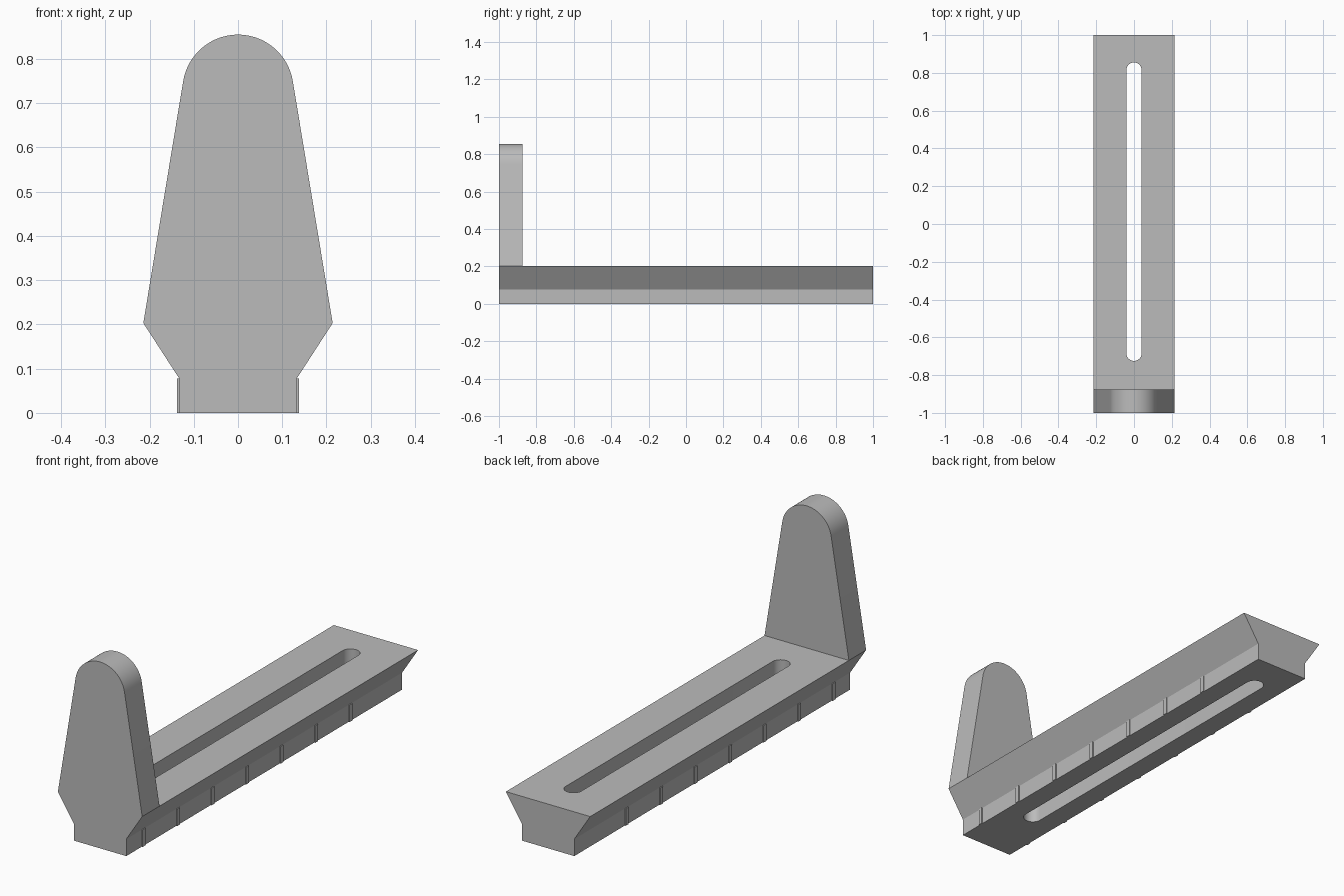
import bpy
import bmesh
from math import pi, cos, sin, atan2
from mathutils import Matrix, Vector

if "Cube" in bpy.data.objects:
    bpy.data.objects.remove(bpy.data.objects["Cube"], do_unlink=True)

GREY = (0.5, 0.5, 0.5, 1.0)
grey = bpy.data.materials.new("plain grey")
grey.use_nodes = True
grey.diffuse_color = GREY
grey.node_tree.nodes["Principled BSDF"].inputs["Base Color"].default_value = GREY

HALF_TOP, HALF_FOOT = 0.214, 0.133
FOOT_Z, TOP_Z = 0.078, 0.203
BACK_OF_UPRIGHT = -0.875


def make_object(name, bm):
    bmesh.ops.recalc_face_normals(bm, faces=bm.faces[:])
    mesh = bpy.data.meshes.new(name)
    bm.to_mesh(mesh)
    bm.free()
    mesh.materials.append(grey)
    obj = bpy.data.objects.new(name, mesh)
    bpy.context.collection.objects.link(obj)
    return obj


def prism(name, points, offset):
    """Extrude a closed outline of 3D points along an offset."""
    bm = bmesh.new()
    face = bm.faces.new([bm.verts.new(p) for p in points])
    grown = bmesh.ops.extrude_face_region(bm, geom=[face], use_keep_orig=True)
    moved = [v for v in grown["geom"] if isinstance(v, bmesh.types.BMVert)]
    bmesh.ops.translate(bm, vec=Vector(offset), verts=moved)
    return make_object(name, bm)


def arc(centre, radius, start, end, steps):
    return [(centre[0] + radius * cos(start + (end - start) * i / steps),
             centre[1] + radius * sin(start + (end - start) * i / steps))
            for i in range(steps + 1)]


def apply_boolean(target, tool, operation):
    mod = target.modifiers.new(operation.lower(), "BOOLEAN")
    mod.operation = operation
    mod.solver = "EXACT"
    mod.object = tool
    bpy.context.view_layer.objects.active = target
    bpy.ops.object.modifier_apply(modifier=mod.name)
    bpy.data.objects.remove(tool, do_unlink=True)


# Dovetail bar running front to back
half = [(HALF_FOOT, 0), (HALF_FOOT, FOOT_Z), (HALF_TOP, TOP_Z)]
outline = half + [(-x, z) for x, z in reversed(half)]
bar = prism("slotted_bracket", [(x, -1, z) for x, z in outline], (0, 2, 0))

# Tapered upright with a round top, tangent to its sloping sides
tilt = atan2(0.09, 0.545)
head = arc((0, 0.7295), 0.1256, tilt, pi - tilt, 40)
plate = [(HALF_TOP, TOP_Z)] + head + [(-HALF_TOP, TOP_Z)]
upright = prism("upright", [(x, -1, z) for x, z in plate],
                (0, BACK_OF_UPRIGHT + 1, 0))
apply_boolean(bar, upright, "UNION")

# Long round-ended slot right through the bar
R = 0.04
slot = arc((0, 0.855 - R), R, 0, pi, 20) + arc((0, -0.725 + R), R, pi, 2 * pi, 20)
cutter = prism("slot_cutter", [(x, y, -0.1) for x, y in slot], (0, 0, 0.4))
cutter.hide_render = True
apply_boolean(bar, cutter, "DIFFERENCE")

bpy.ops.object.select_all(action="DESELECT")
bar.select_set(True)
bpy.context.view_layer.objects.active = bar
bpy.ops.object.shade_smooth_by_angle(angle=pi / 6)

# Thin grip ribs along both sides of the foot
bm = bmesh.new()
for side in (-1, 1):
    for i in range(7):
        place = Matrix.Translation((side * (HALF_FOOT - 0.003), -0.877 + 0.25 * i, FOOT_Z / 2))
        size = Matrix.Diagonal((0.015, 0.02, FOOT_Z, 1))
        bmesh.ops.create_cube(bm, size=1, matrix=place @ size)
make_object("side_ribs", bm)
